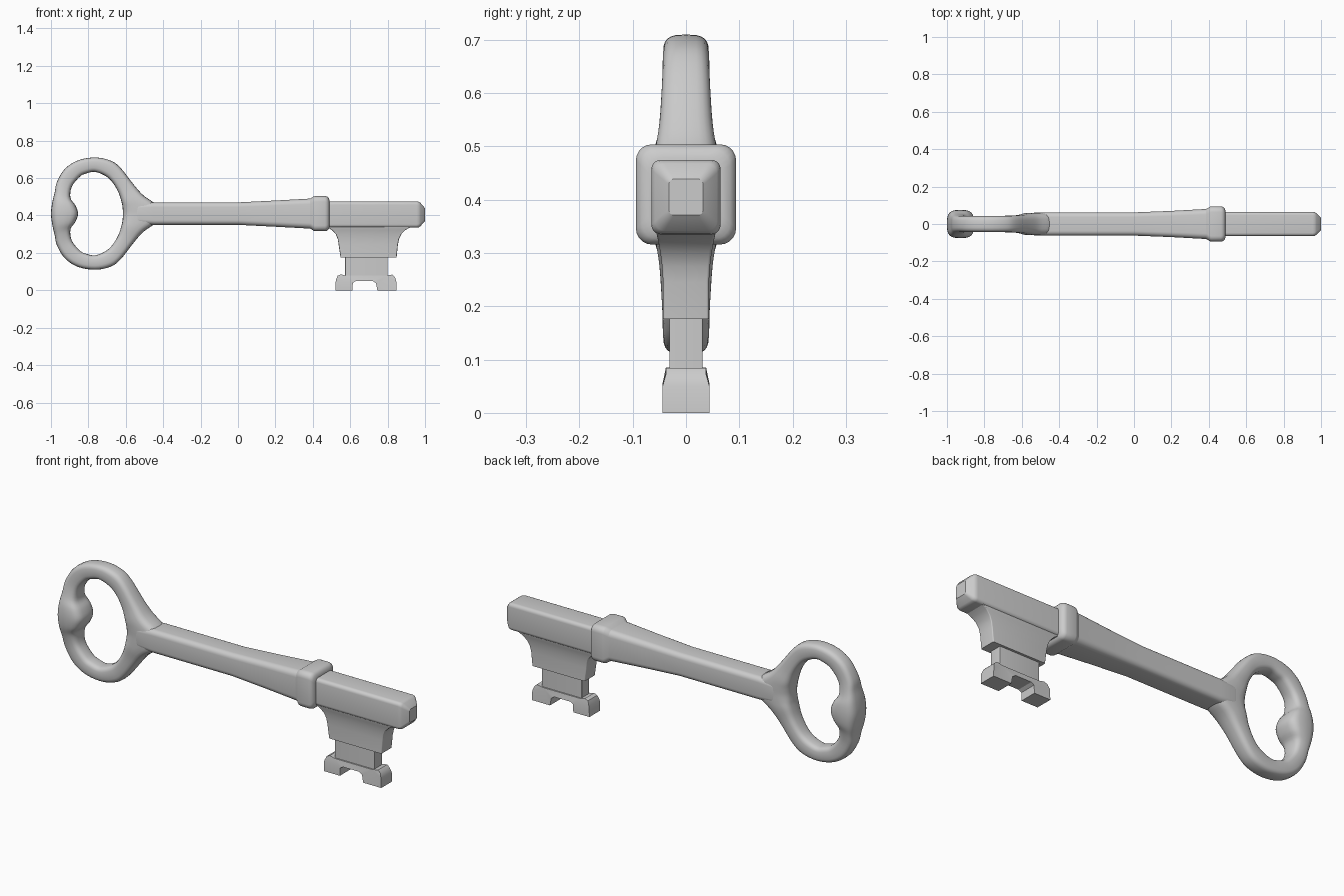
import bpy, bmesh, math
from mathutils import Vector

if "Cube" in bpy.data.objects:
    bpy.data.objects.remove(bpy.data.objects["Cube"])

AXIS = 0.41   # height of the shaft centre line


def finish(name, bm, angle=35, bevel=0.0):
    bmesh.ops.recalc_face_normals(bm, faces=bm.faces)
    me = bpy.data.meshes.new(name)
    bm.to_mesh(me)
    bm.free()
    ob = bpy.data.objects.new(name, me)
    bpy.context.collection.objects.link(ob)
    if bevel:
        m = ob.modifiers.new("bevel", 'BEVEL')
        m.width, m.segments, m.limit_method = bevel, 3, 'ANGLE'
    bpy.ops.object.select_all(action='DESELECT')
    ob.select_set(True)
    bpy.context.view_layer.objects.active = ob
    bpy.ops.object.shade_smooth_by_angle(angle=math.radians(angle))
    return ob


def loft(name, rings, closed=False, angle=35):
    bm = bmesh.new()
    vs = [[bm.verts.new(p) for p in r] for r in rings]
    n = len(vs[0])
    pairs = list(zip(vs, vs[1:])) + ([(vs[-1], vs[0])] if closed else [])
    for a, b in pairs:
        for i in range(n):
            j = (i + 1) % n
            bm.faces.new((a[i], a[j], b[j], b[i]))
    if not closed:
        bm.faces.new(vs[0])
        bm.faces.new(vs[-1])
    return finish(name, bm, angle)


def rounded_rect(hu, hv, r, steps=5):
    pts = []
    for k, (su, sv) in enumerate([(1, 1), (-1, 1), (-1, -1), (1, -1)]):
        for s in range(steps + 1):
            a = math.pi / 2 * (k + s / steps)
            pts.append((su * (hu - r) + r * math.cos(a), sv * (hv - r) + r * math.sin(a)))
    return pts


def along_x(x, hy, hz, r, zc=AXIS):
    return [(x, u, zc + v) for u, v in rounded_rect(hy, hz, r)]


def along_z(z, x0, x1, hy, r):
    return [((x0 + x1) / 2 + u, v, z) for u, v in rounded_rect((x1 - x0) / 2, hy, r)]


def smooth_loop(pts, sub=4):
    out, n = [], len(pts)
    for i in range(n):
        p0, p1, p2, p3 = (Vector(pts[(i + k) % n]) for k in (-1, 0, 1, 2))
        for s in range(sub):
            t = s / sub
            out.append(0.5 * (2 * p1 + (p2 - p0) * t + (2 * p0 - 5 * p1 + 4 * p2 - p3) * t * t
                              + (3 * p1 - p0 - 3 * p2 + p3) * t ** 3))
    return out


# Bow: outer x, outer z, inner x, inner z, half thickness (upper half, mirrored)
half = [
    (-1.0, 0, -.855, 0, .075), (-.993, .06, -.87, .045, .07), (-.98, .115, -.896, .085, .055),
    (-.968, .17, -.888, .145, .045), (-.925, .24, -.845, .198, .043), (-.855, .285, -.81, .215, .043),
    (-.765, .30, -.765, .223, .043), (-.685, .285, -.71, .202, .044), (-.63, .247, -.672, .168, .045),
    (-.555, .152, -.64, .115, .05), (-.505, .097, -.622, .06, .058), (-.44, .05, -.617, .03, .06),
    (-.41, 0, -.615, 0, .06)]
stations = half + [(a, -b, c, -d, e) for a, b, c, d, e in half[-2:0:-1]]
rings = []
for ox, oz, ix, iz, h in smooth_loop(stations):
    o, i = Vector((ox, 0, AXIS + oz)), Vector((ix, 0, AXIS + iz))
    ring = []
    for k in range(24):
        a = math.tau * k / 24
        c, s = math.cos(a), math.sin(a)
        p = (o + i) / 2 + (o - i) / 2 * math.copysign(abs(c) ** .62, c)
        p.y = h * math.copysign(abs(s) ** .62, s)
        ring.append(p)
    rings.append(ring)
loft("bow", rings, closed=True, angle=60)

# Shaft, swelling toward the collar
loft("shaft", [along_x(*s) for s in [
    (-.60, .036, .035, .02), (-.57, .054, .048, .025), (-.53, .061, .056, .025),
    (-.45, .062, .06, .025), (0, .062, .06, .025), (.2, .07, .07, .027),
    (.40, .081, .081, .03)]])

# Collar
loft("collar", [along_x(*s) for s in [
    (.38, .078, .078, .03), (.39, .082, .082, .03), (.405, .092, .092, .03), (.415, .094, .094, .03),
    (.465, .094, .094, .03), (.477, .091, .091, .03), (.485, .083, .083, .03),
    (.49, .07, .07, .03)]])

# Squared end bar with tapered tip
loft("end_bar", [along_x(*s, zc=.405) for s in [
    (.47, .065, .07, .018), (.955, .065, .07, .018), (.967, .063, .068, .018),
    (.975, .058, .063, .018), (.995, .038, .04, .012), (1.0, .032, .034, .01)]], angle=30)

# Upper bit with concave shoulders
loft("bit_shoulder", [along_z(*s) for s in [
    (.36, .475, .925, .056, .005), (.335, .482, .918, .055, .005), (.322, .503, .895, .052, .005),
    (.30, .523, .873, .048, .005), (.275, .533, .861, .045, .005), (.245, .538, .855, .043, .005),
    (.176, .548, .848, .043, .005)]])

# Narrow neck of the bit
loft("bit_neck", [along_z(.19, .573, .80, .031, .002), along_z(.07, .573, .80, .031, .002)])

# Notched foot
profile = [(.52, 0), (.612, 0), (.614, .04), (.63, .05), (.72, .05), (.738, .038), (.745, 0),
           (.848, 0), (.846, .05), (.838, .072), (.825, .084), (.79, .078), (.58, .078),
           (.55, .085), (.533, .078), (.523, .055)]
bm = bmesh.new()
front = bm.faces.new([bm.verts.new((x, -.044, z)) for x, z in profile])
ext = bmesh.ops.extrude_face_region(bm, geom=[front])
for v in ext["geom"]:
    if isinstance(v, bmesh.types.BMVert):
        v.co.y = .044
# Draw the upper edge inward
for v in bm.verts:
    if v.co.z > .07:
        v.co.y *= .86
bmesh.ops.triangulate(bm, faces=[f for f in bm.faces if len(f.verts) > 4])
finish("bit_foot", bm, angle=30)
